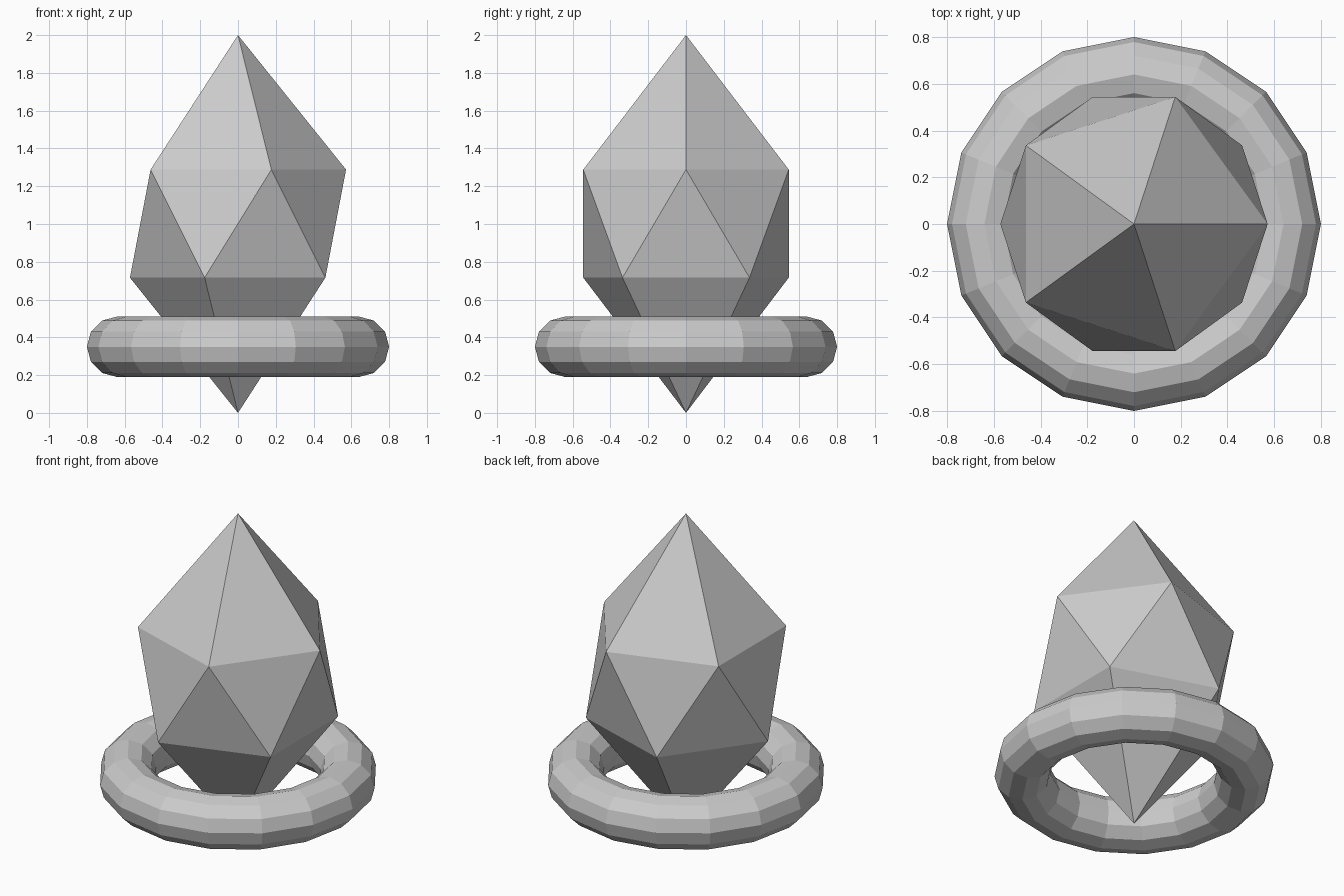
import bpy
import bmesh
from math import cos, sin, pi

if "Cube" in bpy.data.objects:
    bpy.data.objects.remove(bpy.data.objects["Cube"])

# Faceted crystal: two staggered five-sided rings between two points
SIDES, RING_RADIUS = 5, 0.572
bm = bmesh.new()
bottom = bm.verts.new((0, 0, 0))
top = bm.verts.new((0, 0, 2))


def ring(z, turn):
    return [bm.verts.new((RING_RADIUS * cos(2 * pi * i / SIDES + turn),
                          RING_RADIUS * sin(2 * pi * i / SIDES + turn), z))
            for i in range(SIDES)]


upper = ring(1.288, 0)
lower = ring(0.716, pi / SIDES)
for i in range(SIDES):
    j = (i + 1) % SIDES
    bm.faces.new((upper[i], upper[j], top))
    bm.faces.new((lower[i], upper[j], upper[i]))
    bm.faces.new((lower[i], lower[j], upper[j]))
    bm.faces.new((lower[j], lower[i], bottom))
bmesh.ops.recalc_face_normals(bm, faces=bm.faces)
mesh = bpy.data.meshes.new("crystal")
bm.to_mesh(mesh)
bm.free()
bpy.context.collection.objects.link(bpy.data.objects.new("crystal", mesh))

# Low-poly ring around the crystal's lower point
bpy.ops.mesh.primitive_torus_add(location=(0, 0, 0.35), major_radius=0.64,
                                 minor_radius=0.16, major_segments=16,
                                 minor_segments=12)
base_ring = bpy.context.object
base_ring.name = "base_ring"
bpy.ops.object.shade_flat()
